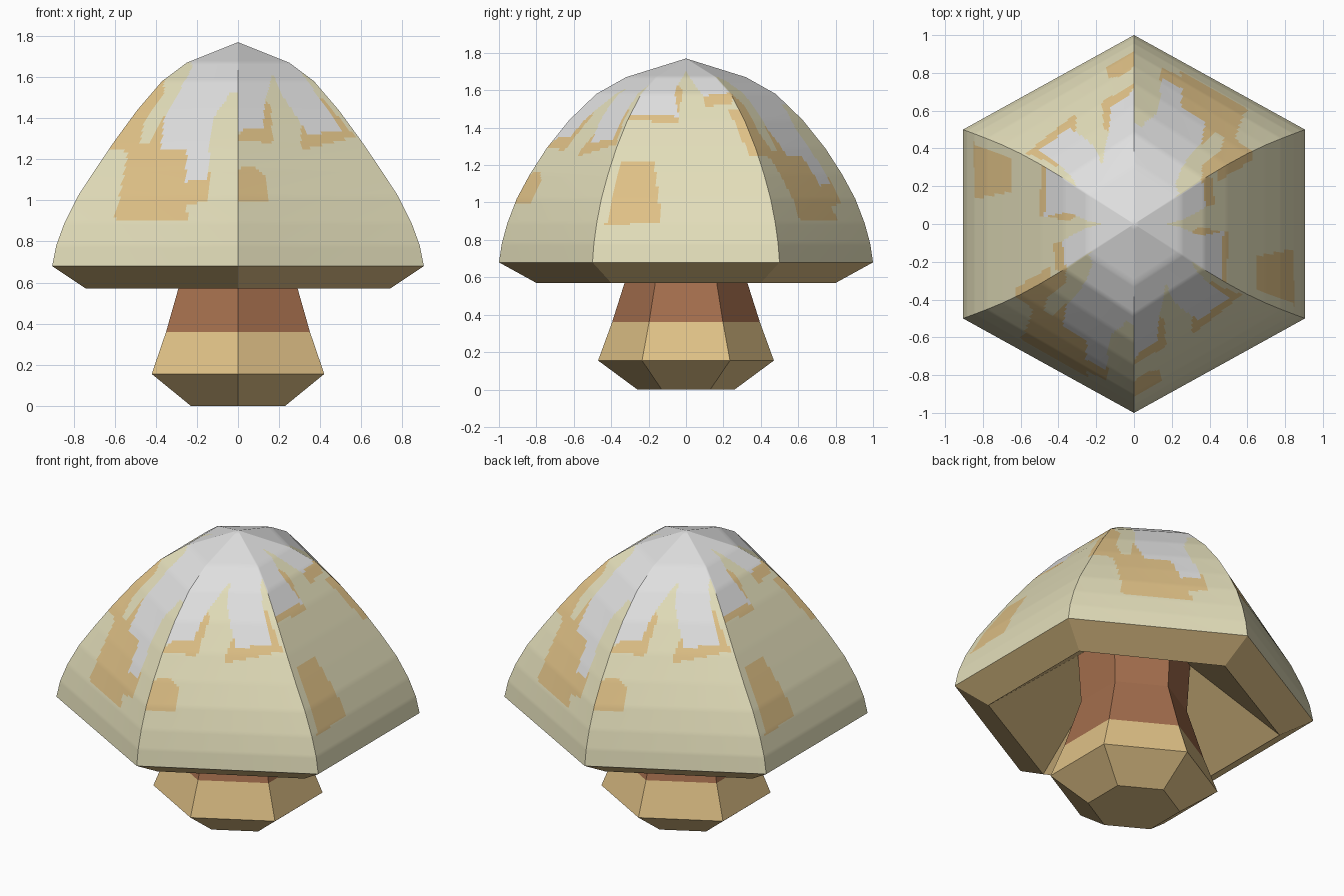
import bpy, bmesh, math
from mathutils import Vector

if "Cube" in bpy.data.objects:
    bpy.data.objects.remove(bpy.data.objects["Cube"])


def material(name, rgb):
    lin = [c / 12.92 if c <= 0.04045 else ((c + 0.055) / 1.055) ** 2.4 for c in rgb]
    m = bpy.data.materials.new(name)
    m.diffuse_color = (*lin, 1)
    m.use_nodes = True
    m.node_tree.nodes["Principled BSDF"].inputs["Base Color"].default_value = m.diffuse_color
    return m


CREAM, TAN, WHITE, BROWN = range(4)
MATS = [material("cream", (0.89, 0.87, 0.73)), material("tan", (0.88, 0.76, 0.53)),
        material("white", (0.88, 0.88, 0.88)), material("red_brown", (0.64, 0.43, 0.30))]


def hexagon(x, y, z):
    """Six corners, counter-clockwise, starting at the front-right one."""
    return [Vector(p) for p in ((x, -y / 2, z), (x, y / 2, z), (0, y, z),
                                (-x, y / 2, z), (-x, -y / 2, z), (0, -y, z))]


def loft(name, rings, colour, cols=1, rows=1, bottom=False):
    """Hexagonal surface through (x, y, z) rings; colour(side, centre) picks a material."""
    bm = bmesh.new()
    fine = []
    for a, b in zip(rings, rings[1:]):
        fine += [Vector(a).lerp(Vector(b), i / rows) for i in range(rows)]
    fine.append(Vector(rings[-1]))
    loops = []
    for ring in fine:
        h = hexagon(*ring)
        loops.append([bm.verts.new(h[s].lerp(h[(s + 1) % 6], c / cols))
                      for s in range(6) for c in range(cols)])
    n = 6 * cols
    for lo, hi in zip(loops, loops[1:]):
        for i in range(n):
            j = (i + 1) % n
            f = bm.faces.new((lo[i], lo[j], hi[j], hi[i]))
            f.material_index = colour(i // cols, f.calc_center_median())
    if bottom:
        f = bm.faces.new(loops[0][::-1])
        f.material_index = colour(0, f.calc_center_median())
    bmesh.ops.remove_doubles(bm, verts=bm.verts, dist=1e-5)
    me = bpy.data.meshes.new(name)
    bm.to_mesh(me)
    bm.free()
    for m in MATS:
        me.materials.append(m)
    ob = bpy.data.objects.new(name, me)
    bpy.context.collection.objects.link(ob)
    return ob


def inside(poly, h, z):
    hit = False
    for (x1, z1), (x2, z2) in zip(poly, poly[1:] + poly[:1]):
        if (z1 > z) != (z2 > z) and h < (x2 - x1) * (z - z1) / (z2 - z1) + x1:
            hit = not hit
    return hit


# Painted outlines per side: right side in (y, z), the two front sides in (x, z)
RIGHT = (
    [[(-.4, 1.8), (-.4, 1.48), (-.04, 1.46), (-.06, 1.6), (0, 1.7), (.09, 1.57), (.27, 1.59), (.3, 1.8)]],
    [[(-.43, .88), (-.13, .89), (-.17, 1.22), (-.35, 1.22)],
     [(-.4, 1.45), (-.04, 1.42), (-.02, 1.6), (-.06, 1.65), (-.2, 1.6)],
     [(.09, 1.57), (.1, 1.51), (.24, 1.53), (.26, 1.6)],
     [(.23, 1.49), (.5, 1.49), (.5, 1.25), (.34, 1.25)]])
FRONT_LEFT = (
    [[(.01, 1.8), (.01, 1.52), (-.04, 1.52), (-.12, 1.4), (-.155, 1.1), (-.255, 1.09),
      (-.25, 1.25), (-.375, 1.25), (-.36, 1.4), (-.22, 1.65), (-.3, 1.8)]],
    [[(-.6, .9), (-.25, .9), (-.245, .98), (-.14, 1.0), (-.14, 1.15), (-.25, 1.27),
      (-.36, 1.42), (-.43, 1.27), (-.53, 1.27)],
     [(-.65, 1.26), (-.49, 1.23), (-.46, 1.37), (-.36, 1.52), (-.36, 1.65), (-.6, 1.5)]])
FRONT_RIGHT = (
    [[(-.01, 1.8), (-.01, 1.34), (.12, 1.35), (.13, 1.48), (.17, 1.62), (.21, 1.52),
      (.34, 1.32), (.5, 1.34), (.41, 1.48), (.28, 1.66), (.3, 1.8)]],
    [[(-.01, 1.0), (.145, 1.0), (.13, 1.12), (.07, 1.17), (-.01, 1.15)],
     [(-.01, 1.29), (.17, 1.28), (.16, 1.46), (.12, 1.5)],
     [(.31, 1.245), (.57, 1.31), (.41, 1.5), (.3, 1.5)]])
# Sides counter-clockwise from the right; opposite sides repeat turned half round
SIDES = [(RIGHT, 1), (FRONT_LEFT, -1), (FRONT_RIGHT, -1), (RIGHT, -1), (FRONT_LEFT, 1), (FRONT_RIGHT, 1)]


def cap_colour(side, c):
    (white, tan), sign = SIDES[side]
    h = sign * (c.y if side % 3 == 0 else c.x)
    if c.z > 1.7 or any(inside(p, h, c.z) for p in white):
        return WHITE
    return TAN if any(inside(p, h, c.z) for p in tan) else CREAM


# Domed cap with dripping white top
cap = loft("mushroom_cap", [(.905, 1, .68), (.885, .985, .78), (.845, .955, .89), (.78, .905, 1.02),
                            (.695, .835, 1.15), (.60, .745, 1.29), (.49, .625, 1.44),
                            (.37, .48, 1.58), (.25, .32, 1.67), (0, 0, 1.77)],
           cap_colour, cols=48, rows=10)
bpy.ops.object.select_all(action='DESELECT')
cap.select_set(True)
bpy.context.view_layer.objects.active = cap
bpy.ops.object.shade_smooth_by_angle(angle=math.radians(35))

# Hollow underside and slanted rim
loft("cap_underside", [(.28, .32, .96), (.74, .80, .57), (.905, 1, .68)],
     lambda s, c: BROWN if c.length_squared < 0.7 and c.z > .65 else TAN)

# Stem with a tan foot
loft("stem", [(.23, .26, 0), (.42, .47, .155), (.35, .395, .36), (.265, .30, .66), (.28, .32, .96)],
     lambda s, c: TAN if c.z < .36 else BROWN, bottom=True)
